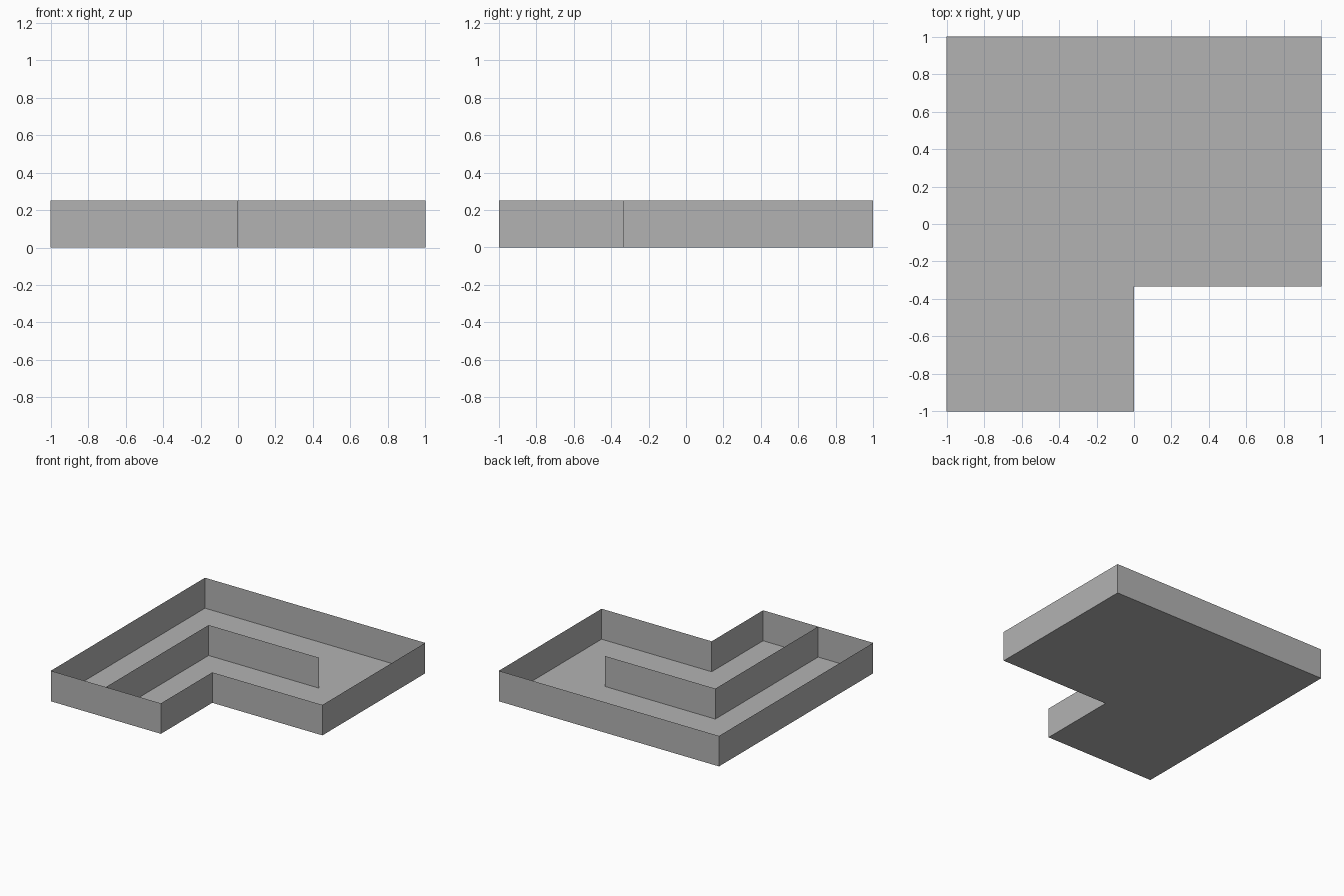
import bpy
import bmesh

HEIGHT = 0.25
THIRD = 1 / 3

cube = bpy.data.objects.get("Cube")
if cube:
    bpy.data.objects.remove(cube, do_unlink=True)

# Plain grey for every part
GREY = (0.45, 0.45, 0.45, 1)
grey = bpy.data.materials.new("plain grey")
grey.use_nodes = True
grey.diffuse_color = GREY
grey.node_tree.nodes["Principled BSDF"].inputs["Base Color"].default_value = GREY


def finish(name, bm):
    """Turn a bmesh into a named grey object."""
    mesh = bpy.data.meshes.new(name)
    bm.to_mesh(mesh)
    bm.free()
    mesh.materials.append(grey)
    bpy.context.collection.objects.link(bpy.data.objects.new(name, mesh))


def slab(name, path):
    """Flat sheet filling a closed outline."""
    bm = bmesh.new()
    bm.faces.new([bm.verts.new((x, y, 0)) for x, y in path])
    finish(name, bm)


def walls(name, path, closed):
    """Sheet walls standing on a path."""
    bm = bmesh.new()
    verts = [bm.verts.new((x, y, 0)) for x, y in path]
    ends = verts[1:] + verts[:1] if closed else verts[1:]
    edges = [bm.edges.new(pair) for pair in zip(verts, ends)]
    raised = bmesh.ops.extrude_edge_only(bm, edges=edges)["geom"]
    top = [g for g in raised if isinstance(g, bmesh.types.BMVert)]
    bmesh.ops.translate(bm, verts=top, vec=(0, 0, HEIGHT))
    # Face the walls outward on a counter-clockwise outline
    first = next(f for f in bm.faces if verts[0] in f.verts and verts[1] in f.verts)
    first.normal_update()
    along = verts[1].co - verts[0].co
    if first.normal.dot((along.y, -along.x, 0)) < 0:
        bmesh.ops.reverse_faces(bm, faces=bm.faces[:])
    finish(name, bm)


# L-shaped room outline, counter-clockwise
outline = [(-1, -1), (0, -1), (0, -THIRD), (1, -THIRD), (1, 1), (-1, 1)]
slab("floor", outline)
walls("outer_walls", outline, True)

# Bent inner wall, from the front wall to an open end in the room
walls("inner_wall", [(-0.5, -1), (-0.5, THIRD), (0.5, THIRD)], False)
